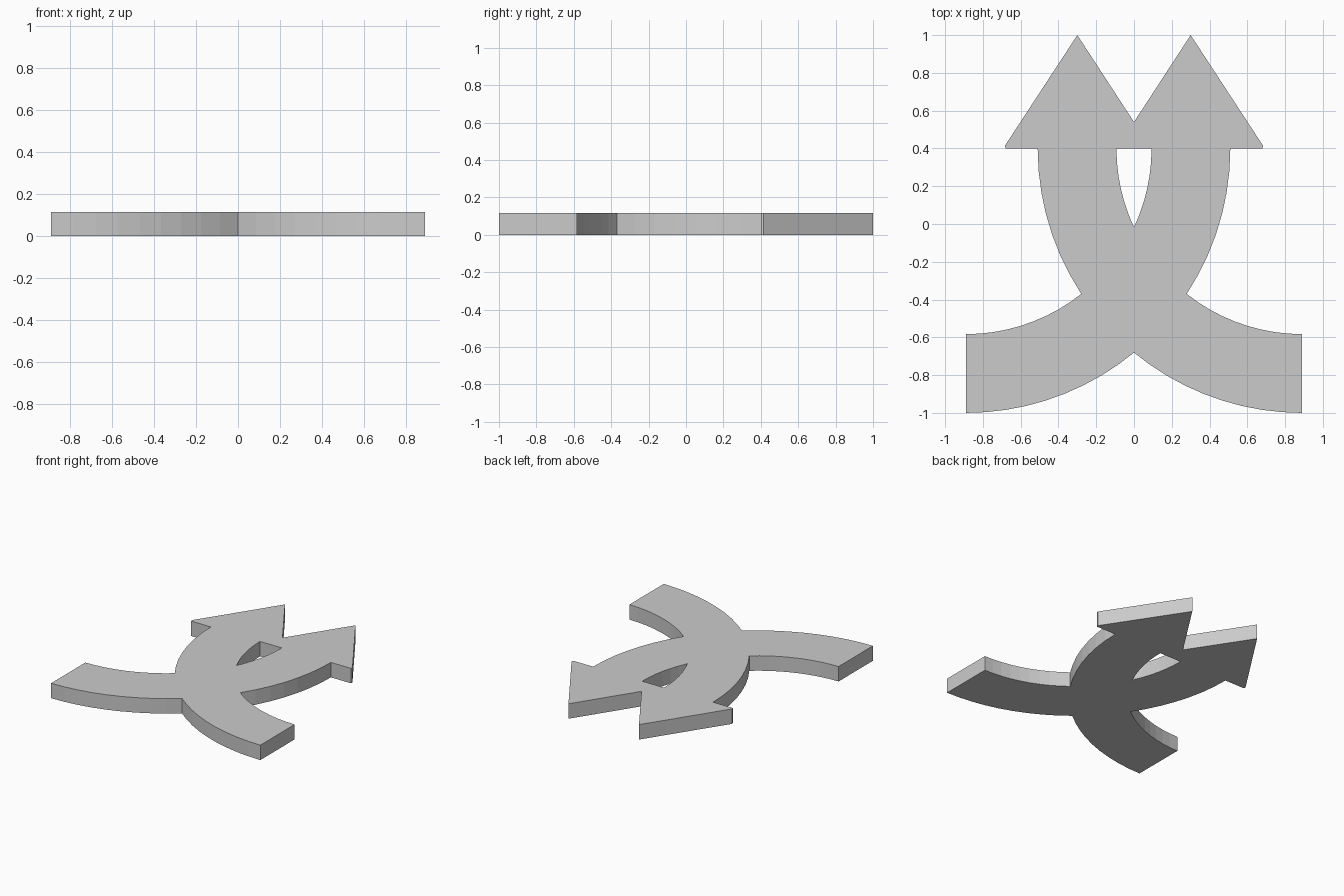
import bpy, bmesh
from math import sin, cos, acos, asin, pi

if "Cube" in bpy.data.objects:
    bpy.data.objects.remove(bpy.data.objects["Cube"])

C, CY = 0.89, 0.40        # arc centres at (+-C, CY)
RO, RI = 1.40, 0.983      # outer and inner radius of each curved band
H = 0.115                 # thickness


def arc(cx, r, a0, a1, step=pi / 40):
    n = max(2, round(abs(a1 - a0) / step))
    return [(cx + r * cos(a0 + (a1 - a0) * i / n),
             CY + r * sin(a0 + (a1 - a0) * i / n)) for i in range(n + 1)]


# where the outer arc of one band crosses the inner arc of the other
xc = (RO ** 2 - RI ** 2) / (4 * C)

# right half of the outline: tail, shaft, arrowhead, central opening
outline = arc(C, RO, -acos(-C / RO), -pi / 2)
outline += arc(C, RI, -pi / 2, -acos((xc - C) / RI))
outline += arc(-C, RO, -acos((xc + C) / RO), 0)[1:]
outline += [(0.68, CY), (0.683, 0.415), (0.30, 1.0), (0, 0.54), (0, CY)]
outline += arc(-C, RI, 0, -acos(C / RI))

# extrude the half profile and leave it open along the mirror plane
bm = bmesh.new()
face = bm.faces.new([bm.verts.new((x, y, 0)) for x, y in outline])
res = bmesh.ops.extrude_face_region(bm, geom=[face], use_keep_orig=True)
for v in res["geom"]:
    if isinstance(v, bmesh.types.BMVert):
        v.co.z = H
bmesh.ops.recalc_face_normals(bm, faces=bm.faces)
seam = [f for f in bm.faces if all(abs(v.co.x) < 1e-5 for v in f.verts)]
bmesh.ops.delete(bm, geom=seam, context="FACES")

mesh = bpy.data.meshes.new("crossed_arrows")
bm.to_mesh(mesh)
bm.free()
obj = bpy.data.objects.new("crossed_arrows", mesh)
bpy.context.collection.objects.link(obj)

# mirror to the left half
mod = obj.modifiers.new("mirror", "MIRROR")
mod.use_axis[0] = True
mod.use_clip = True
mod.merge_threshold = 0.0005
